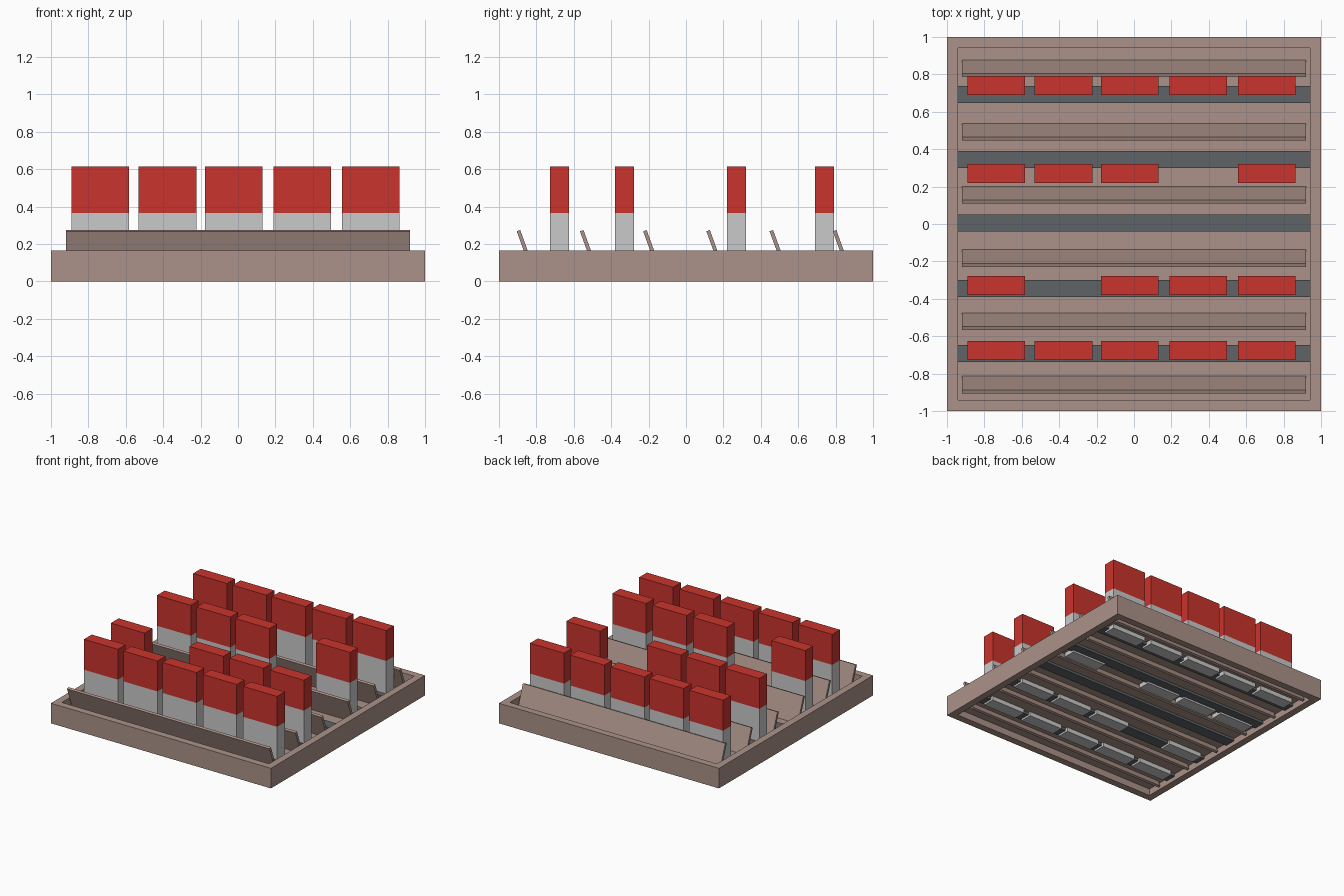
import bpy, bmesh, math
from mathutils import Matrix

if "Cube" in bpy.data.objects:
    bpy.data.objects.remove(bpy.data.objects["Cube"])


def material(name, rgb):
    m = bpy.data.materials.new(name)
    m.diffuse_color = (*rgb, 1)
    m.use_nodes = True
    m.node_tree.nodes["Principled BSDF"].inputs["Base Color"].default_value = m.diffuse_color
    return m


TAN = material("warm_tan", (0.41, 0.29, 0.25))
GREY = material("dark_grey", (0.115, 0.127, 0.135))
WHITE = material("off_white", (0.59, 0.59, 0.59))
RED = material("red", (0.59, 0.034, 0.026))


def finish(name, bm, *mats):
    bmesh.ops.recalc_face_normals(bm, faces=bm.faces)
    mesh = bpy.data.meshes.new(name)
    bm.to_mesh(mesh)
    bm.free()
    for m in mats:
        mesh.materials.append(m)
    ob = bpy.data.objects.new(name, mesh)
    bpy.context.collection.objects.link(ob)
    return ob


def box(name, centre, size, *mats, tilt=0.0):
    bm = bmesh.new()
    bmesh.ops.create_cube(bm, size=1, matrix=Matrix.Diagonal((*size, 1)))
    ob = finish(name, bm, *mats)
    ob.location = centre
    ob.rotation_euler.x = tilt
    return ob


# square rim of the tray: four rings of corners joined into a hollow frame
bm = bmesh.new()
rings = []
for r, z in ((1, 0), (1, 0.165), (0.942, 0.165), (0.942, 0)):
    rings.append([bm.verts.new((sx * r, sy * r, z))
                  for sx, sy in ((-1, -1), (1, -1), (1, 1), (-1, 1))])
for a, b in zip(rings, rings[1:] + rings[:1]):
    for i in range(4):
        j = (i + 1) % 4
        bm.faces.new((a[i], a[j], b[j], b[i]))
finish("tray_rim", bm, TAN)

# floor sheet and the dark bars crossing it
box("tray_floor", (0, 0, 0.065), (1.884, 1.884, 0.02), TAN)
for y in (-0.692, -0.345, 0.005, 0.345, 0.692):
    box("floor_bar", (0, y, 0.065), (1.884, 0.092, 0.06), GREY)

# leaning slats
for i in range(6):
    box("leaning_slat", (0, -0.847 + 0.338 * i, 0.1375),
        (1.84, 0.02, 0.285), TAN, tilt=math.radians(20))


# upright packs: pale lower part, red upper part
def pack(x, y):
    base, split, top = 0.02, 0.365, 0.615
    bm = bmesh.new()
    bmesh.ops.create_cube(bm, size=1, matrix=Matrix.Translation(
        (x, y, (base + top) / 2)) @ Matrix.Diagonal((0.308, 0.101, top - base, 1)))
    bmesh.ops.bisect_plane(bm, geom=bm.verts[:] + bm.edges[:] + bm.faces[:],
                           plane_co=(0, 0, split), plane_no=(0, 0, 1))
    for f in bm.faces:
        f.material_index = int(f.calc_center_median().z > split)
    finish("pack", bm, WHITE, RED)


columns = (-0.737, -0.377, -0.023, 0.343, 0.71)
for y, gap in ((-0.676, None), (-0.328, 1), (0.27, 3), (0.74, None)):
    for c, x in enumerate(columns):
        if c != gap:
            pack(x, y)
